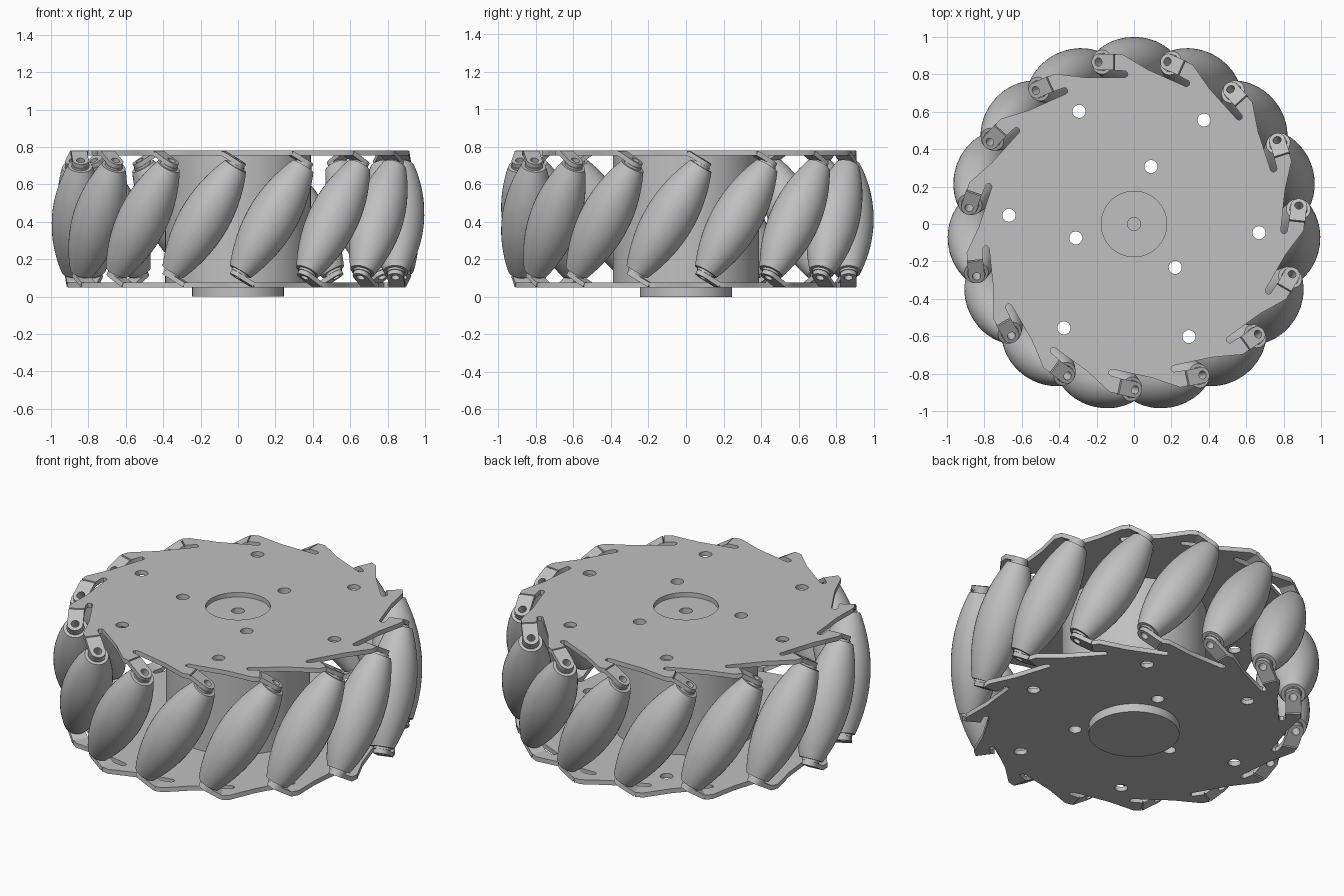
import bpy, bmesh, math
from mathutils import Matrix, Vector

if "Cube" in bpy.data.objects:
    bpy.data.objects.remove(bpy.data.objects["Cube"])

COUNT = 15                      # rollers around the wheel
STEP = math.tau / COUNT
MID_Z = 0.415                   # middle plane of the wheel
AXIS_R = 0.866                  # distance of roller middles from the wheel axis
HOLE_S, HOLE_H = 0.184, 0.303   # roller end offset, sideways and upwards
TILT = math.atan2(HOLE_S, HOLE_H)
HALF_AXIS = math.hypot(HOLE_S, HOLE_H)
PLATE_T = 0.027
FIRST = math.radians(-102)

steel = bpy.data.materials.new("satin_grey")
steel.use_nodes = True
GREY = (0.53, 0.53, 0.53, 1)
steel.diffuse_color = GREY
steel.node_tree.nodes["Principled BSDF"].inputs["Base Color"].default_value = GREY


def add(name, mesh, matrix=Matrix()):
    if not mesh.materials:
        mesh.materials.append(steel)
    ob = bpy.data.objects.new(name, mesh)
    ob.matrix_world = matrix
    bpy.context.collection.objects.link(ob)
    return ob


def circle(r, cx=0, cy=0, n=32):
    return [(cx + r * math.cos(i * math.tau / n), cy + r * math.sin(i * math.tau / n))
            for i in range(n)]


def ring_of_holes(r, n, start, radius=0.035):
    return [circle(radius, r * math.cos(a), r * math.sin(a), 24)
            for a in (math.radians(start) + i * math.tau / n for i in range(n))]


def slab(name, loops, thickness):
    """Flat sheet from an outline and its holes, centred on z = 0."""
    cu = bpy.data.curves.new(name, 'CURVE')
    cu.dimensions = '2D'
    cu.fill_mode = 'BOTH'
    cu.extrude = thickness / 2
    for loop in loops:
        sp = cu.splines.new('POLY')
        sp.points.add(len(loop) - 1)
        for p, (x, y) in zip(sp.points, loop):
            p.co = (x, y, 0, 1)
        sp.use_cyclic_u = True
    tmp = bpy.data.objects.new(name, cu)
    bpy.context.collection.objects.link(tmp)
    dg = bpy.context.evaluated_depsgraph_get()
    mesh = bpy.data.meshes.new_from_object(tmp.evaluated_get(dg))
    bpy.data.objects.remove(tmp)
    bm = bmesh.new()
    bm.from_mesh(mesh)
    bmesh.ops.remove_doubles(bm, verts=bm.verts, dist=1e-5)
    bmesh.ops.recalc_face_normals(bm, faces=bm.faces)
    bm.to_mesh(mesh)
    bm.free()
    mesh.name = name
    return mesh


def lathe(name, profile, segments=40):
    """Closed (radius, height) profile spun around z."""
    bm = bmesh.new()
    vs = [bm.verts.new((r, 0, z)) for r, z in profile]
    es = [bm.edges.new((vs[i - 1], vs[i])) for i in range(len(vs))]
    bmesh.ops.spin(bm, geom=vs + es, cent=(0, 0, 0), axis=(0, 0, 1),
                   angle=math.tau, steps=segments, use_duplicate=False)
    bmesh.ops.remove_doubles(bm, verts=bm.verts, dist=1e-5)
    bmesh.ops.recalc_face_normals(bm, faces=bm.faces)
    mesh = bpy.data.meshes.new(name)
    bm.to_mesh(mesh)
    bm.free()
    return mesh


# Side plates: saw-tooth outline with a relief slot beside each bent tab
FOLD = HOLE_S - 0.08
TOOTH = [(0.06, 0.906), (FOLD, 0.906), (FOLD, 0.822), (0.045, 0.818),
         (0.035, 0.81), (0.033, 0.8), (0.037, 0.79), (0.047, 0.784), (0.265, 0.784)]


def plate_outline(side):
    pts = []
    for k in range(COUNT):
        a = FIRST + k * STEP
        for s, d in TOOTH:
            pts.append((side * (d * math.cos(a) - s * math.sin(a)),
                        d * math.sin(a) + s * math.cos(a)))
    return pts


bolt_holes = ring_of_holes(0.32, 3, 73.5)
plate_holes = bolt_holes + ring_of_holes(0.67, 6, -4)
PLATE_Z = 0.352
add("top_plate", slab("top_plate", [plate_outline(1), circle(0.175, n=64)] + plate_holes, PLATE_T),
    Matrix.Translation((0, 0, MID_Z + PLATE_Z)))
# The lower outline is the upper one turned over
lower = slab("bottom_plate", [[(x, y) for x, y in plate_outline(1)]], PLATE_T)
bpy.data.meshes.remove(lower)
add("bottom_plate", slab("bottom_plate", [plate_outline(-1)] + plate_holes, PLATE_T),
    Matrix.Translation((0, 0, MID_Z - PLATE_Z)))

# Hub drum with its bolt holes, and the solid boss below
add("hub", slab("hub", [circle(0.39, n=96), circle(0.035)] + bolt_holes, 2 * PLATE_Z - PLATE_T),
    Matrix.Translation((0, 0, MID_Z)))
add("boss", slab("boss", [circle(0.245, n=64)], 0.052), Matrix.Translation((0, 0, 0.026)))

# Shared meshes for one roller, its tab and its washer
ROLL, BORE, N = 0.33, 0.022, 20
barrel = [(0.065 + 0.069 * (1 - w * w), ROLL * w)
          for w in (-1 + 2 * i / N for i in range(N + 1))]
roller_mesh = lathe("roller", barrel + [(BORE, ROLL), (BORE, -ROLL)])

TAB_W = 0.043
tab_len = 0.08 / math.cos(TILT)
tab_end = [(TAB_W * math.sin(a), -TAB_W * math.cos(a))
           for a in (math.pi * i / 16 for i in range(17))]
tab_mesh = slab("tab", [tab_end + [(-tab_len, TAB_W), (-tab_len, -TAB_W)], circle(BORE, n=24)], 0.025)
washer_mesh = slab("washer", [circle(0.048), circle(BORE, n=24)], 0.014)

# Rollers tilted around the rim, each held by an upper and a lower tab
for k in range(COUNT):
    a = FIRST + k * STEP
    n = Vector((math.cos(a), math.sin(a), 0))
    t = Vector((-n.y, n.x, 0))
    up = Vector((0, 0, 1))
    along = t * math.cos(TILT) - up * math.sin(TILT)
    axis = t * math.sin(TILT) + up * math.cos(TILT)
    frame = Matrix((along, -n, axis)).transposed().to_4x4()
    frame.translation = n * AXIS_R + up * MID_Z
    add(f"roller_{k + 1}", roller_mesh, frame)
    for label, turn in (("top", 0), ("bottom", math.pi)):
        end = frame @ Matrix.Rotation(turn, 4, 'Y')
        add(f"{label}_tab_{k + 1}", tab_mesh, end @ Matrix.Translation((0, 0, HALF_AXIS)))
        add(f"{label}_washer_{k + 1}", washer_mesh,
            end @ Matrix.Translation((0, 0, HALF_AXIS - 0.019)))

# Smooth curved faces, keep edges sharp
for ob in bpy.context.collection.objects:
    if ob.type == 'MESH' and ob.data.materials and ob.data.materials[0] == steel:
        ob.select_set(True)
        bpy.context.view_layer.objects.active = ob
bpy.ops.object.shade_smooth_by_angle(angle=math.radians(35))
